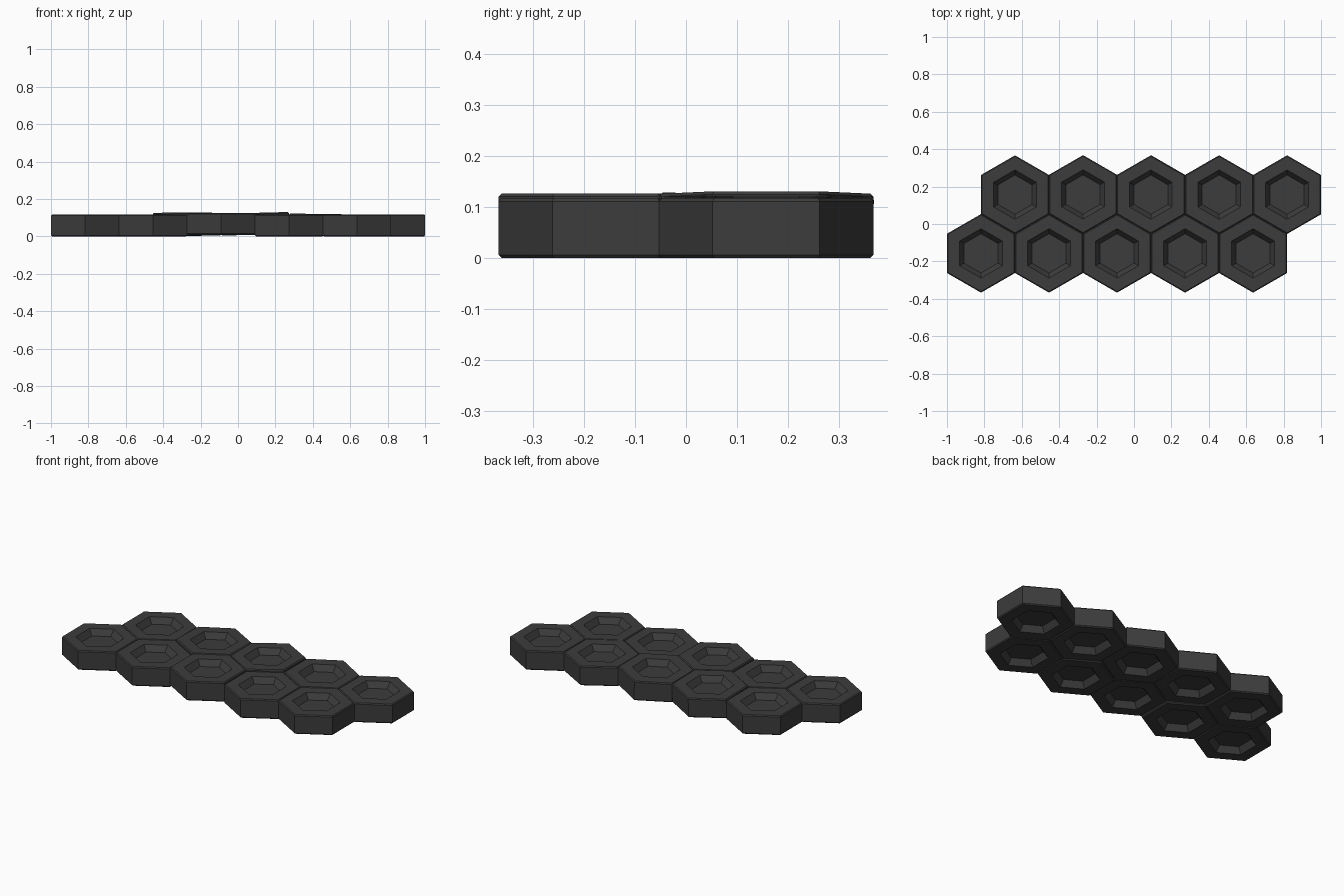
import bpy, bmesh
from math import sin, cos, pi, radians
from mathutils import Matrix

if "Cube" in bpy.data.objects:
    bpy.data.objects.remove(bpy.data.objects["Cube"])

R, H, BEV = 0.21, 0.117, 0.006   # corner radius, thickness, edge chamfer
DEPTH = 0.035                    # recess depth on each face

mat = bpy.data.materials.new("dark_stone")
mat.diffuse_color = (0.045, 0.045, 0.045, 1)
mat.use_nodes = True
mat.node_tree.nodes["Principled BSDF"].inputs["Base Color"].default_value = mat.diffuse_color

# Radius / height profile from lower recess floor, round the rim, to upper floor
half = [(0.105, H / 2 - DEPTH), (0.132, H / 2), (R - BEV, H / 2), (R, H / 2 - BEV)]
profile = [(r, -z) for r, z in half] + [(r, z) for r, z in reversed(half)]


def hex_tile(name, x, y, lift=0.0, tilt_x=0.0, tilt_y=0.0):
    bm = bmesh.new()
    rings = []
    for r, z in profile:
        rings.append([bm.verts.new((r * cos(pi / 6 + i * pi / 3),
                                    r * sin(pi / 6 + i * pi / 3), z)) for i in range(6)])
    for a, b in zip(rings, rings[1:]):
        for i in range(6):
            j = (i + 1) % 6
            bm.faces.new((a[i], a[j], b[j], b[i]))
    bm.faces.new(rings[0][::-1])
    bm.faces.new(rings[-1])
    bmesh.ops.recalc_face_normals(bm, faces=bm.faces)
    me = bpy.data.meshes.new(name)
    bm.to_mesh(me)
    bm.free()
    me.materials.append(mat)
    ob = bpy.data.objects.new(name, me)
    bpy.context.collection.objects.link(ob)
    ob.matrix_world = (Matrix.Translation((x, y, H / 2 + lift))
                       @ Matrix.Rotation(radians(tilt_x), 4, 'X')
                       @ Matrix.Rotation(radians(tilt_y), 4, 'Y'))


# Lift and tilts of the slightly uneven tiles
front = {2: (0.009, 0, 0)}
back = {1: (0.007, -1.2, 0), 2: (0.009, 0, -1.5), 3: (0.003, 0, 0.8)}

# Two staggered rows of five tiles
for i in range(5):
    x = -0.818 + i * 0.3637
    hex_tile(f"front_tile_{i + 1}", x, -0.157, *front.get(i, ()))
    hex_tile(f"back_tile_{i + 1}", x + 0.1818, 0.157, *back.get(i, ()))
